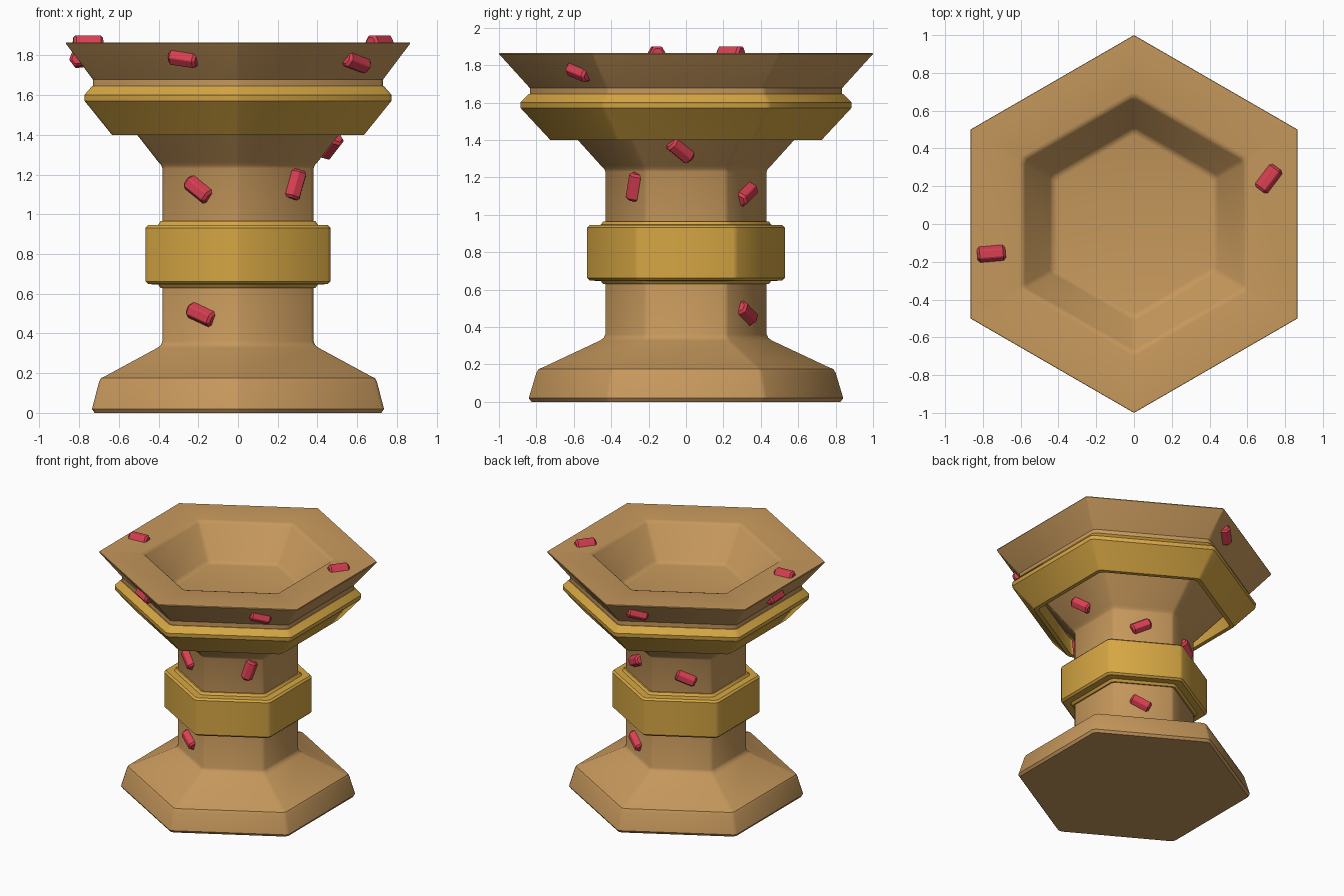
import bpy, bmesh, math
from mathutils import Vector, Matrix

if "Cube" in bpy.data.objects:
    bpy.data.objects.remove(bpy.data.objects["Cube"])


def material(name, rgb):
    m = bpy.data.materials.new(name)
    m.diffuse_color = (*rgb, 1)
    m.use_nodes = True
    m.node_tree.nodes["Principled BSDF"].inputs["Base Color"].default_value = m.diffuse_color
    return m


WOOD = material("warm brown", (0.565, 0.314, 0.107))
GOLD = material("gold", (0.672, 0.385, 0.057))
RED = material("ruby red", (0.70, 0.05, 0.085))


def hexagon(apothem, cut):
    """Hexagon with points on +-y and slightly cut corners."""
    r = apothem / math.cos(math.radians(30))
    corners = [Vector((math.cos(math.radians(30 + 60 * k)),
                       math.sin(math.radians(30 + 60 * k)))) * r for k in range(6)]
    pts = []
    for k, c in enumerate(corners):
        for other in (corners[k - 1], corners[(k + 1) % 6]):
            pts.append(c + (other - c).normalized() * cut)
    return pts


def loft(name, rows, mat, closed=False, matrix=None, smooth=35):
    """Skin rows of (apothem, z, corner cut); closed makes a ring."""
    bm = bmesh.new()
    rings = [[bm.verts.new((p.x, p.y, z)) for p in hexagon(a, cut)] for a, z, cut in rows]
    n = 12
    pairs = list(zip(rings, rings[1:]))
    if closed:
        pairs.append((rings[-1], rings[0]))
    else:
        bm.faces.new(rings[0][::-1])
        bm.faces.new(rings[-1])
    for lo, hi in pairs:
        for i in range(n):
            j = (i + 1) % n
            bm.faces.new((lo[i], lo[j], hi[j], hi[i]))
    bmesh.ops.remove_doubles(bm, verts=bm.verts, dist=0.0005)
    bmesh.ops.recalc_face_normals(bm, faces=bm.faces)
    me = bpy.data.meshes.new(name)
    bm.to_mesh(me)
    bm.free()
    me.materials.append(mat)
    ob = bpy.data.objects.new(name, me)
    bpy.context.collection.objects.link(ob)
    if matrix:
        ob.matrix_world = matrix
    if smooth:
        bpy.ops.object.select_all(action='DESELECT')
        ob.select_set(True)
        bpy.context.view_layer.objects.active = ob
        bpy.ops.object.shade_smooth_by_angle(angle=math.radians(smooth))
    return ob


C = 0.016

# Goblet body: foot, stem, flared cup, rim and recess
body = [(0.722, 0), (0.735, 0.02), (0.70, 0.155), (0.69, 0.175), (0.665, 0.187),
        (0.405, 0.328), (0.388, 0.342), (0.38, 0.362), (0.38, 1.23), (0.385, 1.245),
        (0.40, 1.262), (0.69, 1.633), (0.73, 1.642), (0.73, 1.678)]
rows = [(a, z, C) for a, z in body]
rows += [(0.862, 1.853, 0.004), (0.866, 1.86, 0), (0.864, 1.866, 0),
         (0.608, 1.866, C), (0.59, 1.86, C), (0.577, 1.846, C),
         (0.445, 1.622, C), (0.43, 1.607, C), (0.41, 1.602, C)]
loft("goblet_body", rows, WOOD)

# Gold band around the stem, with a stepped edge above and below
half = [(0.36, 0.168), (0.39, 0.168), (0.402, 0.150), (0.452, 0.149), (0.465, 0.135)]
band = [(a, 0.797 - h, C) for a, h in half] + [(a, 0.797 + h, C) for a, h in half[::-1]]
loft("stem_band", band, GOLD, closed=True)

# Gold collar under the rim, open below
collar = [(0.605, 1.40), (0.635, 1.40), (0.772, 1.57), (0.774, 1.60),
          (0.735, 1.645), (0.70, 1.645), (0.62, 1.56)]
loft("cup_collar", [(a, z, C) for a, z in collar], GOLD, closed=True)

# Gems: small bevelled hexagonal rods half sunk into the surface
GEM = [(0.026, -0.075, 0.004), (0.038, -0.062, 0.004),
       (0.038, 0.062, 0.004), (0.026, 0.075, 0.004)]


def gem(name, pos, normal, right, tilt):
    up = normal.cross(right)
    t = math.radians(tilt)
    axis = right * math.cos(t) + up * math.sin(t)
    side = normal.cross(axis)
    m = Matrix((normal, side, axis)).transposed().to_4x4()
    m.translation = pos
    loft(name, GEM, RED, matrix=m, smooth=20)


# face azimuth, sideways offset, height, tilt
wall_gems = [(-120, -0.01, 1.125, -35), (-120, 0.006, 0.495, -22), (-120, 0.15, 1.785, -10),
             (-60, 0.23, 1.765, -20), (-60, 0.115, 1.15, 72), (0, -0.03, 1.345, -46),
             (60, -0.018, 1.11, 27), (60, -0.018, 0.475, -27),
             (120, 0.033, 1.08, -22), (120, -0.28, 1.775, -22), (180, -0.04, 1.78, 5)]
for i, (az, u, z, tilt) in enumerate(wall_gems):
    a = math.radians(az)
    out = Vector((math.cos(a), math.sin(a), 0))
    right = Vector((-math.sin(a), math.cos(a), 0))
    flared = z > 1.26
    dist = 0.40 + 0.777 * (z - 1.26) if flared else 0.38
    normal = (out - Vector((0, 0, 0.777 if flared else 0))).normalized()
    gem(f"wall_gem_{i + 1}", out * dist + right * u + Vector((0, 0, z)), normal, right, tilt)

# Two gems on the flat rim
for i, (x, y, tilt) in enumerate([(0.713, 0.24, 53), (-0.755, -0.157, 5)]):
    gem(f"rim_gem_{i + 1}", Vector((x, y, 1.863)), Vector((0, 0, 1)), Vector((1, 0, 0)), tilt)
